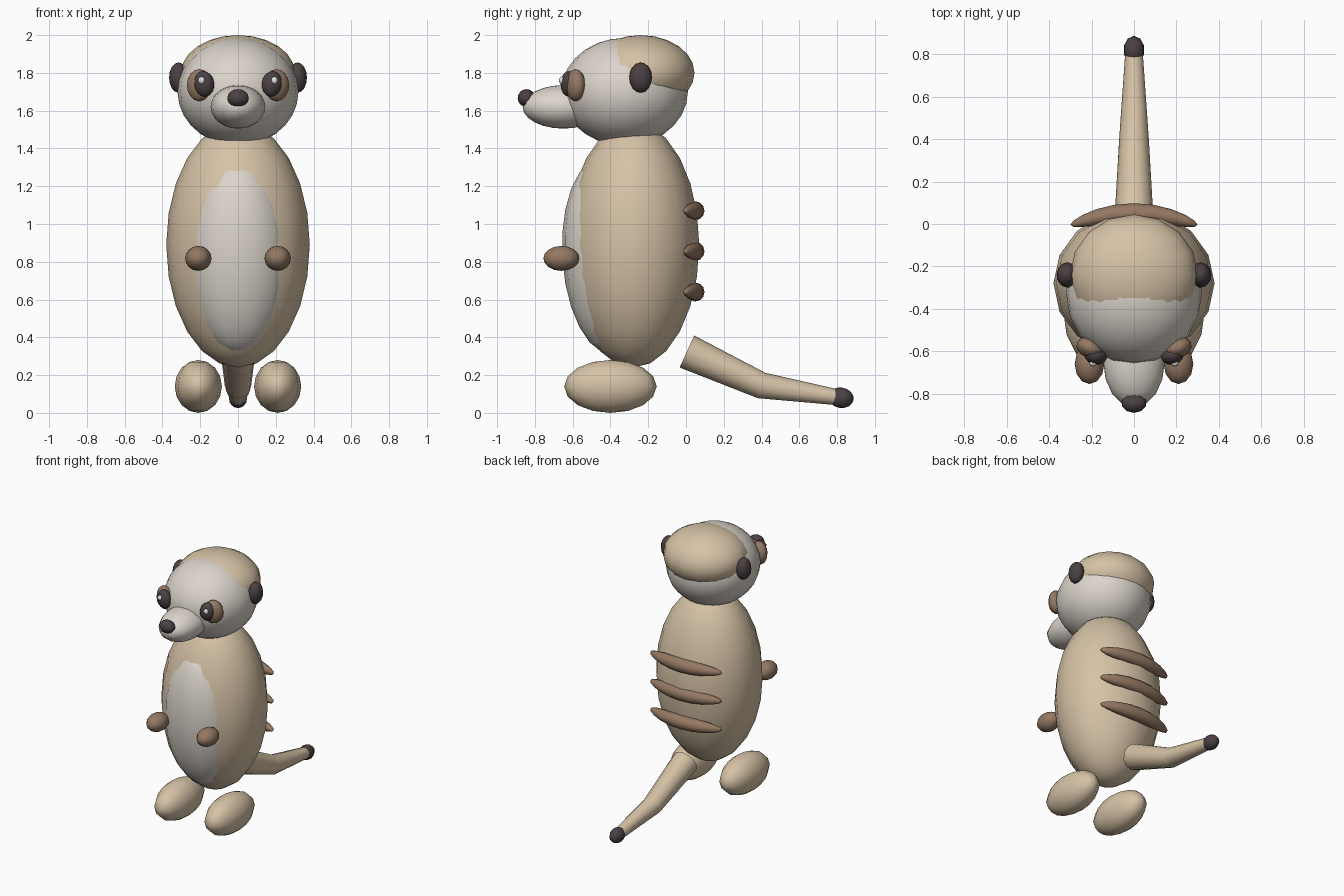
import bpy
from mathutils import Vector

cube = bpy.data.objects.get("Cube")
if cube:
    bpy.data.objects.remove(cube, do_unlink=True)


def material(name, rgb):
    m = bpy.data.materials.new(name)
    m.use_nodes = True
    m.diffuse_color = (*rgb, 1)
    bsdf = m.node_tree.nodes["Principled BSDF"]
    bsdf.inputs["Base Color"].default_value = (*rgb, 1)
    bsdf.inputs["Roughness"].default_value = 0.8
    return m


TAN = material("tan fur", (0.67, 0.54, 0.38))
CREAM = material("cream fur", (0.71, 0.66, 0.60))
BROWN = material("brown fur", (0.30, 0.19, 0.125))
DARK = material("dark brown", (0.07, 0.052, 0.056))
WHITE = material("eye glint", (0.85, 0.85, 0.85))


def ellipsoid(name, mat, centre, radii, segments=12, rings=8, rot=(0, 0, 0)):
    bpy.ops.mesh.primitive_uv_sphere_add(segments=segments, ring_count=rings,
                                         radius=1, location=centre, rotation=rot)
    ob = bpy.context.object
    ob.name = name
    ob.scale = radii
    ob.data.materials.append(mat)
    bpy.ops.object.shade_smooth()
    return ob


def pair(name, mat, centre, radii, rot=(0, 0, 0), **kw):
    x, y, z = centre
    rx, ry, rz = rot
    ellipsoid("left_" + name, mat, centre, radii, rot=rot, **kw)
    ellipsoid("right_" + name, mat, (-x, y, z), radii, rot=(rx, -ry, -rz), **kw)


# Torso and pale belly
ellipsoid("body", TAN, (0, -0.28, 0.89), (0.38, 0.35, 0.65), 16, 12)
ellipsoid("belly", CREAM, (0, -0.42, 0.83), (0.277, 0.235, 0.52), 16, 12, (0.06, 0, 0))

# Head, crown cap, muzzle and nose
ellipsoid("head", CREAM, (0, -0.325, 1.70), (0.32, 0.335, 0.285), 20, 14)
ellipsoid("crown_cap", TAN, (0, -0.24, 1.80), (0.302, 0.285, 0.20), 16, 12)
ellipsoid("muzzle", CREAM, (0, -0.65, 1.62), (0.145, 0.215, 0.115), 16, 12)
ellipsoid("nose", DARK, (0, -0.845, 1.667), (0.06, 0.046, 0.047), 10, 8)

# Eyes and ears
pair("eye_patch", BROWN, (0.205, -0.585, 1.735), (0.07, 0.05, 0.085), (0, 0, 0.4))
pair("eye", DARK, (0.18, -0.62, 1.742), (0.055, 0.045, 0.068), (0, 0.15, 0.2))
pair("eye_glint", WHITE, (0.193, -0.657, 1.76), (0.018, 0.016, 0.02), segments=8, rings=6)
pair("ear", DARK, (0.315, -0.24, 1.775), (0.05, 0.06, 0.08))

# Hands and feet
pair("hand", BROWN, (0.21, -0.66, 0.818), (0.07, 0.095, 0.066))
pair("foot", TAN, (0.21, -0.40, 0.14), (0.125, 0.245, 0.14))

# Raised stripes bent around the back
for i, z in enumerate((1.07, 0.855, 0.64)):
    stripe = ellipsoid(f"back_stripe_{i + 1}", BROWN, (0, 0, 0), (1, 1, 1), 12, 10,)
    for v in stripe.data.vertices:
        # poles lie along x, so the rings run along the stripe
        a, b, c = v.co
        x = 0.3 * c
        v.co = Vector((x, 0.05 + 0.048 * a - 0.6 * x * x, z - 0.05 * b))
    stripe.data.update()

# Tapered, kinked tail with a dark tip
path = bpy.data.curves.new("tail", 'CURVE')
path.dimensions = '3D'
path.bevel_depth = 1
path.bevel_resolution = 4
path.use_fill_caps = True
spline = path.splines.new('POLY')
spline.points.add(2)
for p, (y, z, r) in zip(spline.points, ((0.005, 0.325, 0.093), (0.40, 0.145, 0.07), (0.80, 0.083, 0.042))):
    p.co = (0, y, z, 1)
    p.radius = r
tail = bpy.data.objects.new("tail", path)
bpy.context.collection.objects.link(tail)
bpy.ops.object.select_all(action='DESELECT')
tail.select_set(True)
bpy.context.view_layer.objects.active = tail
bpy.ops.object.convert(target='MESH')
tail = bpy.context.object
tail.data.materials.clear()
tail.data.materials.append(TAN)
bpy.ops.object.shade_smooth_by_angle(angle=0.7)
ellipsoid("tail_tip", DARK, (0, 0.82, 0.08), (0.05, 0.068, 0.054), 10, 8, (-0.15, 0, 0))
